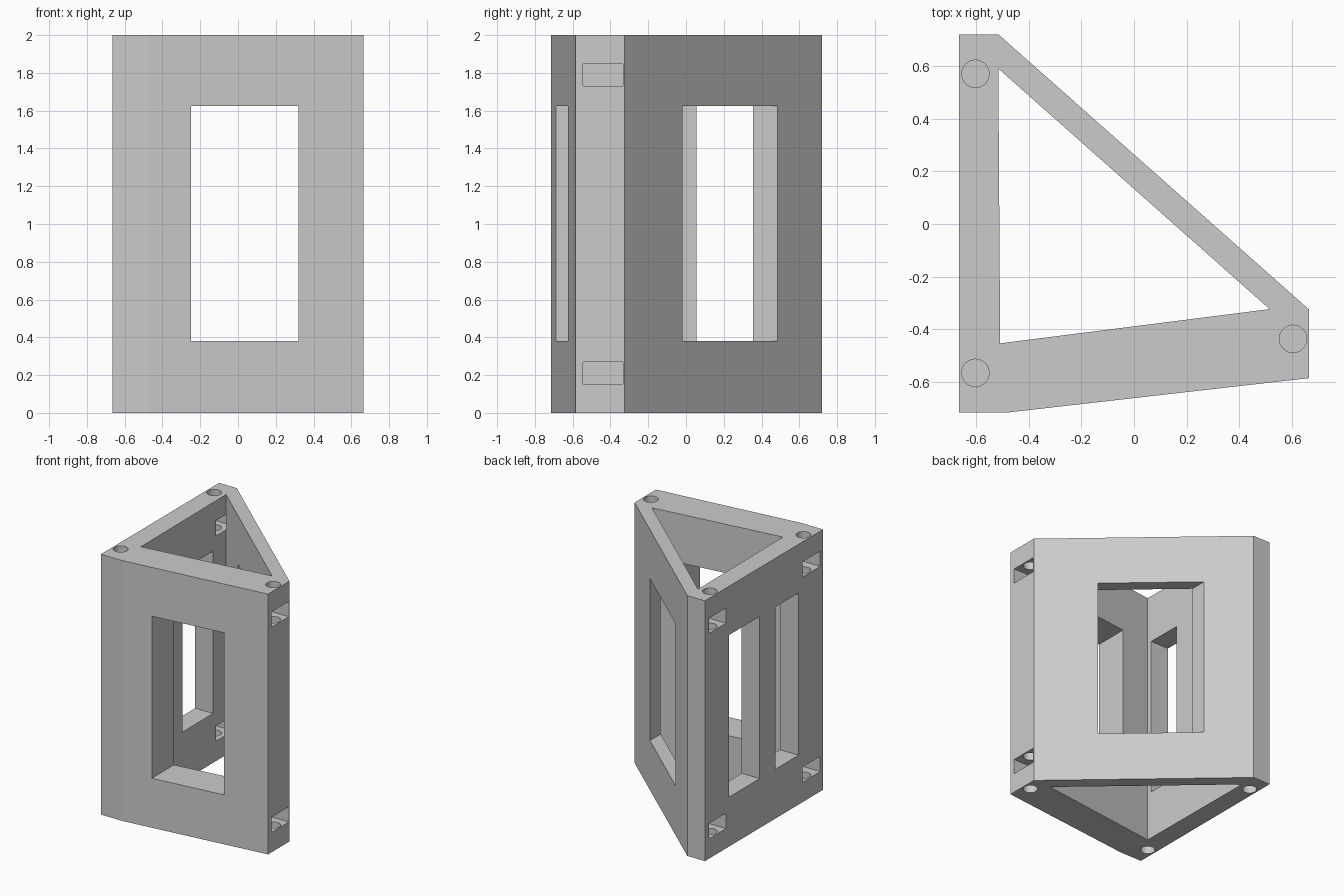
import bpy
import bmesh

cube = bpy.data.objects.get("Cube")
if cube:
    bpy.data.objects.remove(cube)

grey = bpy.data.materials.new("plain grey")
grey.use_nodes = True
grey.diffuse_color = (0.6, 0.6, 0.6, 1)
grey.node_tree.nodes["Principled BSDF"].inputs["Base Color"].default_value = (0.6, 0.6, 0.6, 1)

HEIGHT = 2.0


def prism(name, outline, z0, z1):
    """Extrude a counter-clockwise outline from z0 to z1."""
    bm = bmesh.new()
    base = bm.faces.new([bm.verts.new((x, y, z0)) for x, y in outline])
    top = bmesh.ops.extrude_face_region(bm, geom=[base])["geom"]
    verts = [v for v in top if isinstance(v, bmesh.types.BMVert)]
    bmesh.ops.translate(bm, verts=verts, vec=(0, 0, z1 - z0))
    bmesh.ops.recalc_face_normals(bm, faces=bm.faces)
    mesh = bpy.data.meshes.new(name)
    bm.to_mesh(mesh)
    bm.free()
    mesh.materials.append(grey)
    obj = bpy.data.objects.new(name, mesh)
    bpy.context.collection.objects.link(obj)
    return obj


def box(name, x0, x1, y0, y1, z0, z1):
    return prism(name, [(x0, y0), (x1, y0), (x1, y1), (x0, y1)], z0, z1)


def cut(target, cutter):
    """Subtract the cutter, apply the result and delete the cutter."""
    cutter.hide_render = True
    mod = target.modifiers.new("cut", 'BOOLEAN')
    mod.operation = 'DIFFERENCE'
    mod.solver = 'EXACT'
    mod.object = cutter
    bpy.context.view_layer.objects.active = target
    bpy.ops.object.modifier_apply(modifier=mod.name)
    bpy.data.objects.remove(cutter)


# Triangular outer shell with clipped corners
frame = prism("triangular_frame", [(-0.665, -0.715), (-0.475, -0.715), (0.665, -0.585),
                                   (0.665, -0.325), (-0.515, 0.72), (-0.665, 0.72)], 0, HEIGHT)

# Open triangular core
cut(frame, prism("core_cutter", [(-0.508, -0.453), (0.515, -0.323), (-0.515, 0.59)], -0.1, 2.1))

# One window through the front and diagonal walls, two in the left wall
cut(frame, box("front_window_cutter", -0.25, 0.32, -1, 1, 0.38, 1.625))
for y0, y1 in ((0.055, 0.43), (-0.415, -0.135)):
    cut(frame, box("side_window_cutter", -0.8, -0.45, y0, y1, 0.38, 1.625))

# Nut pockets at top and bottom of each corner
for z0 in (0.153, HEIGHT - 0.27):
    for x0, x1, y0, y1 in ((-0.8, -0.503, 0.465, 0.673), (-0.8, -0.503, -0.68, -0.465),
                           (0.525, 0.8, -0.545, -0.333)):
        cut(frame, box("nut_pocket_cutter", x0, x1, y0, y1, z0, z0 + 0.117))

# Blind screw holes from both ends, passing through the pockets
for x, y in ((-0.602, 0.57), (-0.602, -0.565), (0.604, -0.436)):
    for z in (0.1, HEIGHT - 0.1):
        bpy.ops.mesh.primitive_cylinder_add(vertices=40, radius=0.052, depth=0.5, location=(x, y, z))
        hole = bpy.context.object
        hole.name = "screw_hole_cutter"
        hole.data.materials.append(grey)
        cut(frame, hole)

bpy.ops.object.select_all(action='DESELECT')
frame.select_set(True)
bpy.context.view_layer.objects.active = frame
bpy.ops.object.shade_smooth_by_angle(angle=0.1745)
for poly in frame.data.polygons:
    # Keep the large walls flat; only hole walls stay smooth
    if poly.area > 0.05:
        poly.use_smooth = False
